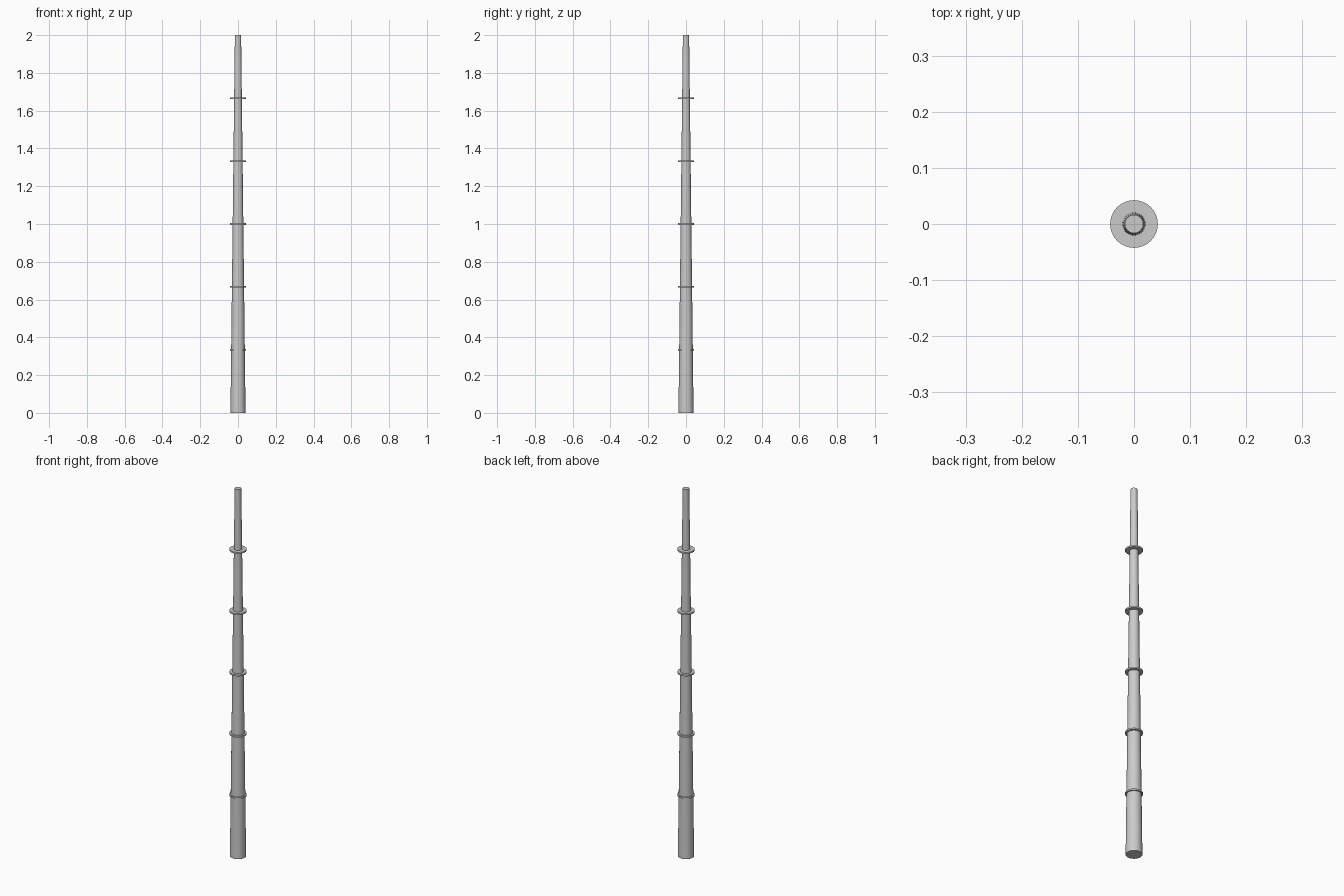
import bpy

if "Cube" in bpy.data.objects:
    bpy.data.objects.remove(bpy.data.objects["Cube"])

HEIGHT = 2.0
SIDES = 32


def smooth(obj, name):
    obj.name = name
    bpy.ops.object.shade_smooth_by_angle()


# Tapered pole
bpy.ops.mesh.primitive_cone_add(vertices=SIDES, radius1=0.04, radius2=0.0165,
                                depth=HEIGHT, location=(0, 0, HEIGHT / 2))
smooth(bpy.context.object, "tapered_pole")

# Five equal flanges, evenly spaced up the pole
for i in range(1, 6):
    bpy.ops.mesh.primitive_cylinder_add(vertices=SIDES, radius=0.0425, depth=0.008,
                                        location=(0, 0, HEIGHT * i / 6))
    smooth(bpy.context.object, f"flange_{i}")
